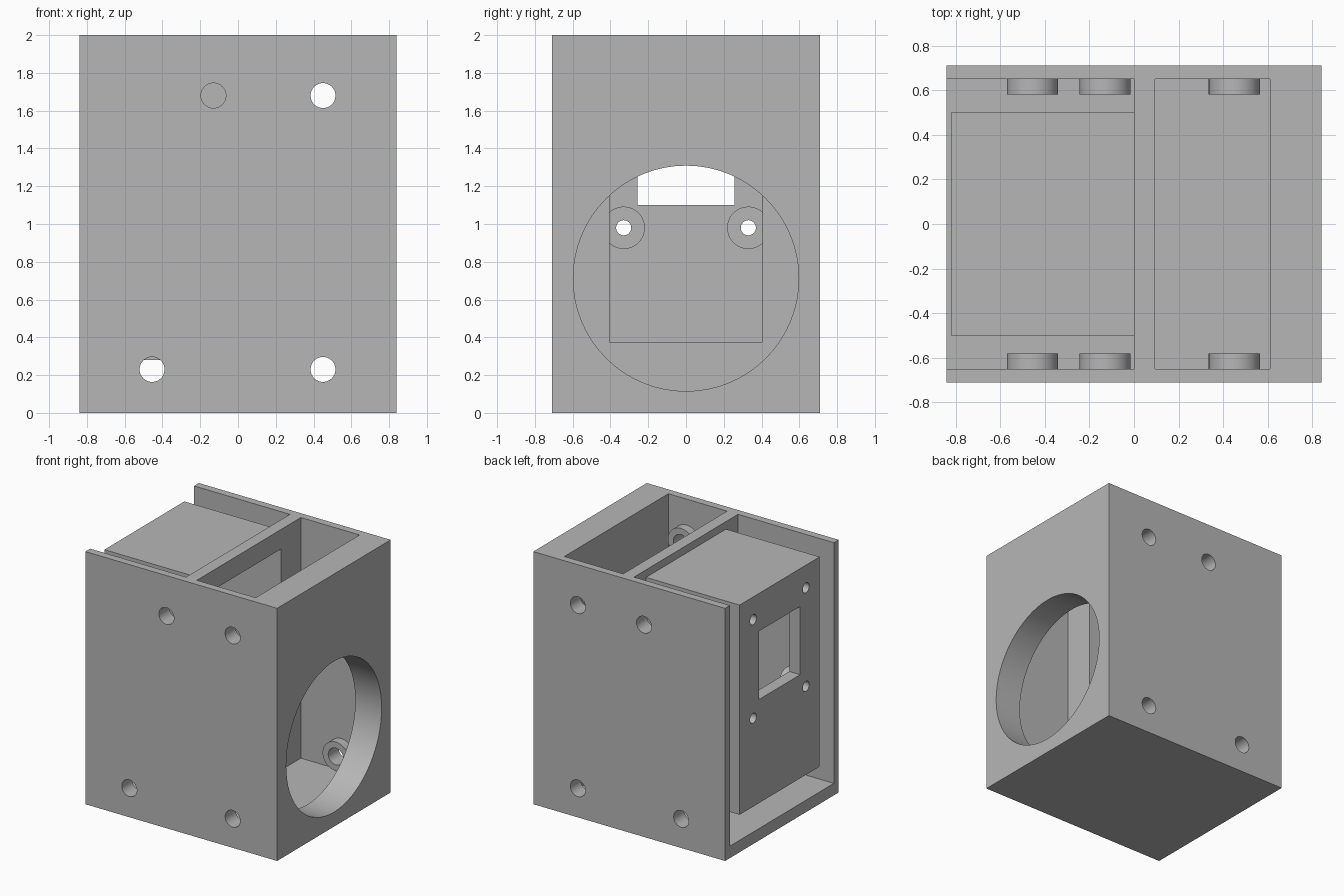
import bpy
import math

cube = bpy.data.objects.get("Cube")
if cube:
    bpy.data.objects.remove(cube, do_unlink=True)

grey = bpy.data.materials.new("plain grey")
grey.use_nodes = True
grey.diffuse_color = (0.47, 0.47, 0.47, 1)
grey.node_tree.nodes["Principled BSDF"].inputs["Base Color"].default_value = (0.47, 0.47, 0.47, 1)


def box(name, x, y, z):
    """Box from (low, high) ranges."""
    ranges = (x, y, z)
    bpy.ops.mesh.primitive_cube_add(size=1, location=[(a + b) / 2 for a, b in ranges])
    ob = bpy.context.object
    ob.name = name
    ob.scale = [b - a for a, b in ranges]
    bpy.ops.object.transform_apply(location=True, rotation=True, scale=True)
    return ob


def rod(name, axis, radius, start, end, u, v, sides=48):
    """Cylinder along x (u, v = y, z) or along y (u, v = x, z)."""
    mid = (start + end) / 2
    place = (mid, u, v) if axis == "x" else (u, mid, v)
    turn = (0, math.pi / 2, 0) if axis == "x" else (math.pi / 2, 0, 0)
    bpy.ops.mesh.primitive_cylinder_add(vertices=sides, radius=radius, depth=abs(end - start),
                                        location=place, rotation=turn)
    ob = bpy.context.object
    ob.name = name
    bpy.ops.object.transform_apply(location=True, rotation=True, scale=True)
    return ob


def cut(ob, cutter):
    """Subtract the cutter and discard it."""
    mod = ob.modifiers.new("cut", "BOOLEAN")
    mod.operation = "DIFFERENCE"
    mod.solver = "EXACT"
    mod.object = cutter
    bpy.context.view_layer.objects.active = ob
    bpy.ops.object.modifier_apply(modifier=mod.name)
    bpy.data.objects.remove(cutter, do_unlink=True)


def finish(ob):
    ob.data.materials.clear()
    ob.data.materials.append(grey)
    bpy.ops.object.select_all(action="DESELECT")
    ob.select_set(True)
    bpy.context.view_layer.objects.active = ob
    bpy.ops.object.shade_smooth_by_angle(angle=math.radians(30))


WALL = 0.095
INNER_Y = 0.65
side_screws = [(-0.455, 0.23), (0.45, 0.23), (-0.13, 1.68), (0.45, 1.68)]
plate_screws = [(y, z) for y in (-0.33, 0.33) for z in (0.98, 1.76)]


def channel():
    """Inside of the housing, running on through the dividing wall."""
    return box("channel_cutter", (-0.725, 0.2), (-0.405, 0.405), (0.375, 1.845))


# Outer shell with two open compartments and a dividing wall
shell = box("shell", (-0.84, 0.84), (-0.71, 0.71), (0, 2))
cut(shell, box("open_bay_cutter", (-1, 0), (-INNER_Y, INNER_Y), (WALL, 2.2)))
cut(shell, box("closed_bay_cutter", (WALL, 0.61), (-INNER_Y, INNER_Y), (WALL, 2.2)))
cut(shell, rod("bore_cutter", "x", 0.597, 0.5, 1, 0, 0.712, 64))
cut(shell, channel())
for x, z in side_screws:
    cut(shell, rod("screw_cutter", "y", 0.066, -1, 1, x, z))
finish(shell)

# Hollow housing in the open bay, with a window and screw holes
housing = box("inner_housing", (-0.82, 0), (-0.5, 0.5), (0.28, 1.94))
cut(housing, channel())
cut(housing, box("window_cutter", (-1, -0.6), (-0.257, 0.257), (1.1, 1.64)))
for y, z in plate_screws:
    cut(housing, rod("screw_cutter", "x", 0.04, -1, -0.6, y, z))
finish(housing)

# Screw bosses on the side walls
for side in (-1, 1):
    for x, z in side_screws:
        boss = rod("side_screw_boss", "y", 0.115, side * INNER_Y, side * 0.58, x, z)
        cut(boss, rod("screw_cutter", "y", 0.066, side * 0.8, side * 0.5, x, z))
        finish(boss)

# Screw bosses behind the window plate
for y, z in plate_screws:
    boss = rod("plate_screw_boss", "x", 0.112, -0.725, -0.655, y, z)
    cut(boss, rod("screw_cutter", "x", 0.04, -0.8, -0.6, y, z))
    finish(boss)
